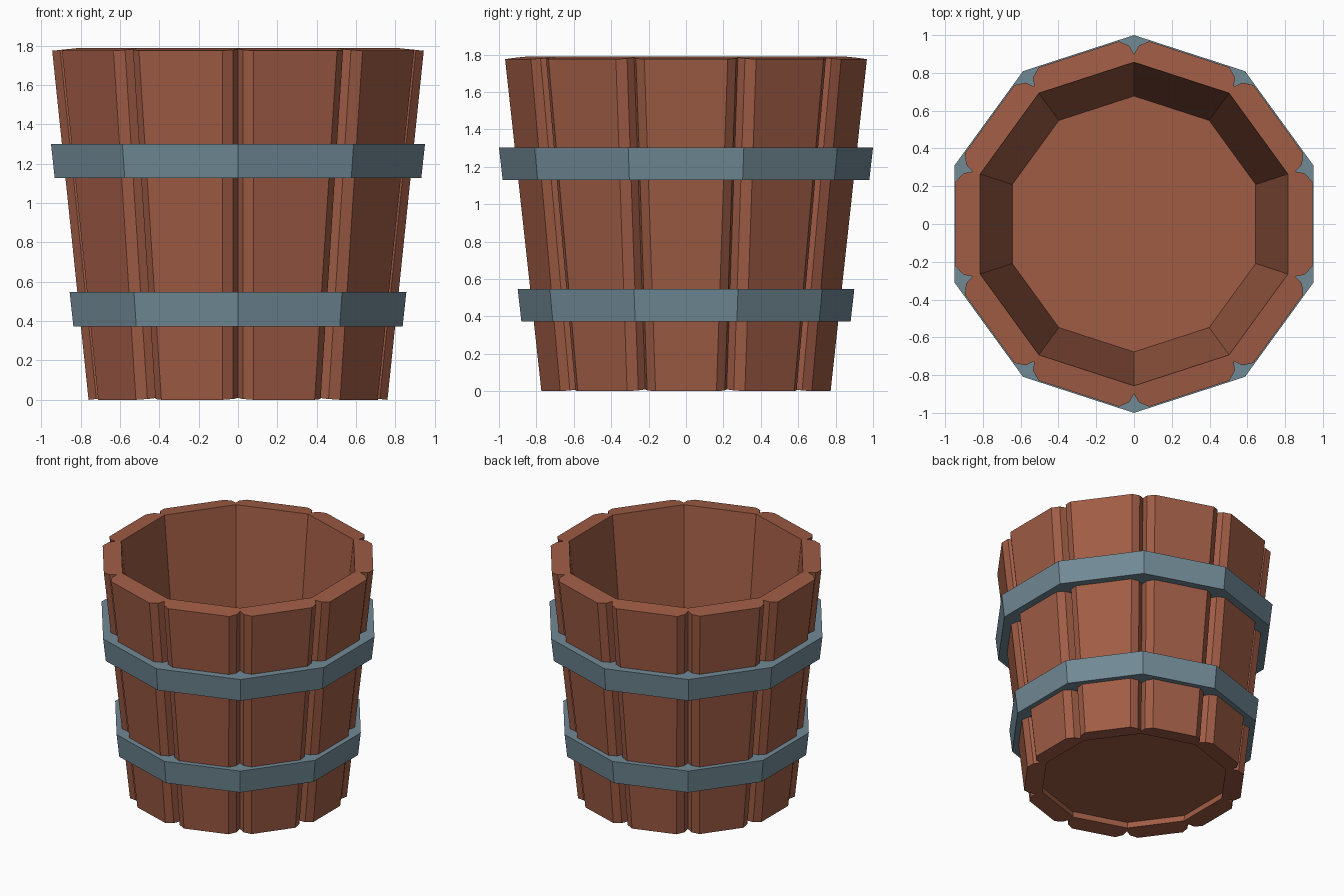
import bpy, bmesh, math
from mathutils import Vector

if "Cube" in bpy.data.objects:
    bpy.data.objects.remove(bpy.data.objects["Cube"])

SIDES = 10
HALF = math.pi / SIDES            # half the angle covered by one stave
HEIGHT = 1.775
SLOPE = 0.104                     # outward lean of the staves


def material(name, color):
    m = bpy.data.materials.new(name)
    m.diffuse_color = (*color, 1.0)
    m.use_nodes = True
    m.node_tree.nodes["Principled BSDF"].inputs["Base Color"].default_value = m.diffuse_color
    return m


wood = material("red_brown_wood", (0.35, 0.108, 0.06))
metal = material("blue_grey_metal", (0.165, 0.254, 0.305))


def finish(name, bm, mat):
    bmesh.ops.remove_doubles(bm, verts=bm.verts, dist=0.0005)
    bmesh.ops.recalc_face_normals(bm, faces=bm.faces)
    mesh = bpy.data.meshes.new(name)
    bm.to_mesh(mesh)
    bm.free()
    mesh.materials.append(mat)
    ob = bpy.data.objects.new(name, mesh)
    bpy.context.collection.objects.link(ob)
    return ob


def apothem(z):
    return 0.76 + SLOPE * z


def radius(z):
    return apothem(z) / math.cos(HALF)


def stave_profile(z):
    """Plan of one stave as (radial, sideways) points, with notched corners."""
    a, r = apothem(z), radius(z)
    right = []
    for side, rad in ((0.08, r - 0.026), (0.025, r - 0.05), (0.0, r - 0.095)):
        right.append((rad * math.cos(HALF) + side * math.sin(HALF),
                      rad * math.sin(HALF) - side * math.cos(HALF)))
    inner = a - 0.13
    right.append((inner, inner * math.tan(HALF)))
    return right + [(p, -q) for p, q in reversed(right)]


# Ring of staves, square cut across their lean so the rims tilt slightly
bm = bmesh.new()
for k in range(SIDES):
    ang = 2 * HALF * k
    loops = []
    for z in (0.0, HEIGHT):
        loop = []
        for p, q in stave_profile(z):
            loop.append(bm.verts.new((p * math.cos(ang) - q * math.sin(ang),
                                      p * math.sin(ang) + q * math.cos(ang),
                                      z + max(0.0, apothem(z) - p) * SLOPE)))
        loops.append(loop)
    low, high = loops
    bm.faces.new(low)
    bm.faces.new(high)
    for i in range(8):
        if i in (2, 4):           # hidden joints between neighbouring staves
            continue
        j = (i + 1) % 8
        bm.faces.new((low[i], low[j], high[j], high[i]))
finish("bucket_staves", bm, wood)


def lathe_ring(name, section, mat, closed=True):
    """Sweep a (radius, z) section around the ten corners."""
    bm = bmesh.new()
    rings = []
    for r, z in section:
        rings.append([bm.verts.new((r * math.cos(HALF * (2 * k + 1)),
                                    r * math.sin(HALF * (2 * k + 1)), z))
                      for k in range(SIDES)])
    n = len(rings)
    for i in range(n if closed else n - 1):
        a, b = rings[i], rings[(i + 1) % n]
        for k in range(SIDES):
            m = (k + 1) % SIDES
            bm.faces.new((a[k], a[m], b[m], b[k]))
    if not closed:
        bm.faces.new(rings[0])
        bm.faces.new(rings[-1])
    return finish(name, bm, mat)


# Floor board, recessed above the lower rim
lathe_ring("bucket_floor", [(radius(0.06) - 0.13, 0.06),
                            (radius(0.15) - 0.13, 0.15)], wood, closed=False)

# Two metal hoops
for name, z0, z1, r0, r1 in (("lower_hoop", 0.372, 0.547, 0.88, 0.90),
                             ("upper_hoop", 1.128, 1.302, 0.98, 1.0)):
    lathe_ring(name, [(r0, z0), (r1, z1),
                      (radius(z1) - 0.097, z1), (radius(z0) - 0.097, z0)], metal)
